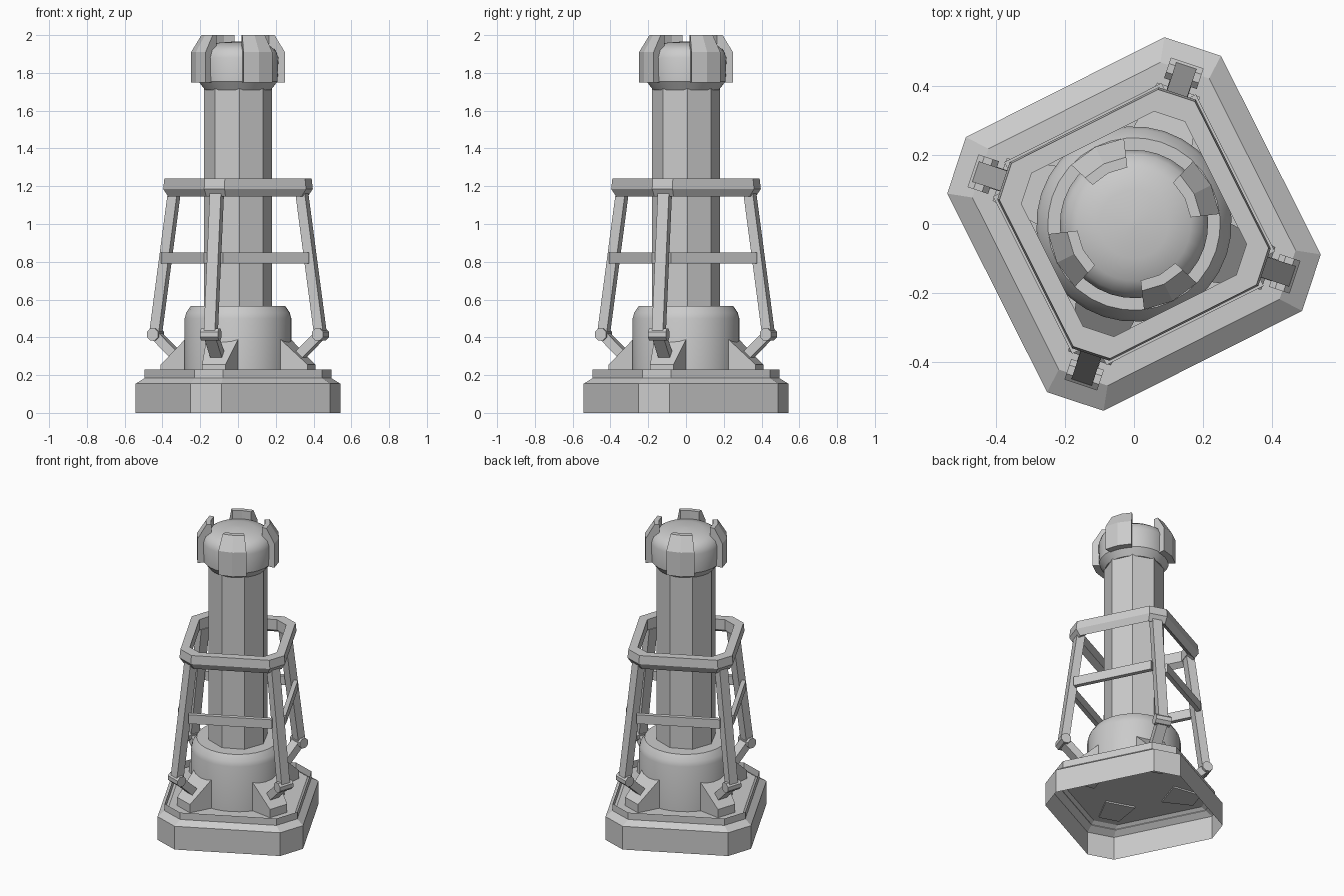
import bpy
import bmesh
import math
from mathutils import Matrix, Vector

cube = bpy.data.objects.get("Cube")
if cube:
    bpy.data.objects.remove(cube, do_unlink=True)

TURN = Matrix.Rotation(math.radians(26.7), 4, 'Z')

grey = bpy.data.materials.new("plain grey")
grey.use_nodes = True
grey.diffuse_color = (0.6, 0.6, 0.6, 1)
grey.node_tree.nodes["Principled BSDF"].inputs["Base Color"].default_value = (0.6, 0.6, 0.6, 1)


def finish(name, bm, smooth=False, place=Matrix()):
    bmesh.ops.recalc_face_normals(bm, faces=bm.faces)
    mesh = bpy.data.meshes.new(name)
    bm.to_mesh(mesh)
    bm.free()
    mesh.materials.append(grey)
    obj = bpy.data.objects.new(name, mesh)
    bpy.context.collection.objects.link(obj)
    obj.matrix_world = TURN @ place
    if smooth:
        bpy.ops.object.select_all(action='DESELECT')
        obj.select_set(True)
        bpy.context.view_layer.objects.active = obj
        bpy.ops.object.shade_smooth_by_angle(angle=math.radians(35))
    return obj


def skin(loops, ring=True, closed=False, cap_start=False, cap_end=False):
    """Bridge successive point loops with quads."""
    bm = bmesh.new()
    rows = [[bm.verts.new(p) for p in loop] for loop in loops]
    pairs = list(zip(rows, rows[1:]))
    if closed:
        pairs.append((rows[-1], rows[0]))
    for low, high in pairs:
        count = len(low)
        for i in range(count if ring else count - 1):
            j = (i + 1) % count
            bm.faces.new((low[i], low[j], high[j], high[i]))
    if cap_start:
        bm.faces.new(rows[0])
    if cap_end:
        bm.faces.new(rows[-1])
    return bm


def octagon(half, cut, z):
    """Square of the given half width with its corners cut."""
    c = half - cut
    quarter = [Vector((half, -c, z)), Vector((half, c, z))]
    return [Matrix.Rotation(k * math.pi / 2, 3, 'Z') @ p for k in range(4) for p in quarter]


def circle(radius, z, sides, start=0.0):
    return [(radius * math.cos(start + math.tau * i / sides),
             radius * math.sin(start + math.tau * i / sides), z) for i in range(sides)]


def lathe(name, profile, sides, start=0.0, smooth=True, **caps):
    return finish(name, skin([circle(r, z, sides, start) for r, z in profile], **caps), smooth)


def bar(name, a, b, width, depth, place):
    """Square bar between two points in the xz plane; width runs along y."""
    a, b = Vector(a), Vector(b)
    side = Vector((0, width / 2, 0))
    out = (b - a).cross(side).normalized() * depth / 2
    loops = [[p + side + out, p - side + out, p - side - out, p + side - out] for p in (a, b)]
    return finish(name, skin(loops, cap_start=True, cap_end=True), place=place)


# Hollow base shell, open underneath, with a thin upright lip
finish("base", skin([octagon(0.444, 0.122, 0), octagon(0.444, 0.122, 0.155),
                     octagon(0.384, 0.105, 0.2)], cap_end=True))
finish("base_lip", skin([octagon(0.405, 0.111, 0.18), octagon(0.405, 0.111, 0.23)]))

# Drum, eight-sided column, flared collar and domed head
lathe("drum", [(0.283, 0.2), (0.283, 0.5), (0.275, 0.53), (0.25, 0.567)], 32, cap_end=True)
lathe("column", [(0.181, 0.55), (0.181, 1.72)], 8, math.radians(-24.2), smooth=False)
lathe("head", [(0.175, 1.71), (0.21, 1.755), (0.215, 1.88), (0.2, 1.92), (0.165, 1.945),
               (0.1, 1.96), (0.01, 1.967)], 32, cap_start=True, cap_end=True)

# Claws gripping the head
claw_profile = [(0.19, 1.75), (0.25, 1.75), (0.25, 1.91), (0.195, 2.0), (0.165, 2.0), (0.165, 1.9)]
for k in range(4):
    slices = []
    for step in (-1, 0, 1):
        t = math.radians(20 * step)
        slices.append([(r * math.cos(t), r * math.sin(t), z) for r, z in claw_profile])
    finish(f"claw_{k + 1}", skin(slices, cap_start=True, cap_end=True),
           place=Matrix.Rotation(k * math.pi / 2, 4, 'Z'))

# Upper guard ring
ring_profile = [(0.265, 1.24), (0.317, 1.24), (0.322, 1.185), (0.3, 1.145), (0.265, 1.17)]
finish("guard_ring", skin([octagon(h, h * 0.25, z) for h, z in ring_profile], closed=True))

for k in range(4):
    # Middle rail along each side
    side = Matrix.Rotation(k * math.pi / 2, 4, 'Z')
    bar(f"middle_rail_{k + 1}", (0.315, 0, 0.79), (0.315, 0, 0.85), 0.51, 0.028, side)

    # Buttress, lower link, hinge and leg at each corner
    corner = Matrix.Rotation(k * math.pi / 2 + math.pi / 4, 4, 'Z')
    sections = []
    for r, w, top in ((0.22, 0.095, 0.395), (0.26, 0.09, 0.395), (0.41, 0.065, 0.255)):
        sections.append([(r, -w, 0.19), (r, w, 0.19), (r, w, top), (r, -w, top)])
    finish(f"buttress_{k + 1}", skin(sections, cap_start=True, cap_end=True), place=corner)
    bar(f"lower_link_{k + 1}", (0.34, 0, 0.3), (0.46, 0, 0.415), 0.065, 0.05, corner)
    bar(f"leg_{k + 1}", (0.46, 0, 0.415), (0.355, 0, 1.17), 0.062, 0.052, corner)

    hinge = skin([circle(0.034, z, 8, math.pi / 8) for z in (-0.05, 0.05)],
                 cap_start=True, cap_end=True)
    tilt = Matrix.Translation((0.46, 0, 0.415)) @ Matrix.Rotation(math.pi / 2, 4, 'X')
    finish(f"hinge_{k + 1}", hinge, place=corner @ tilt)
